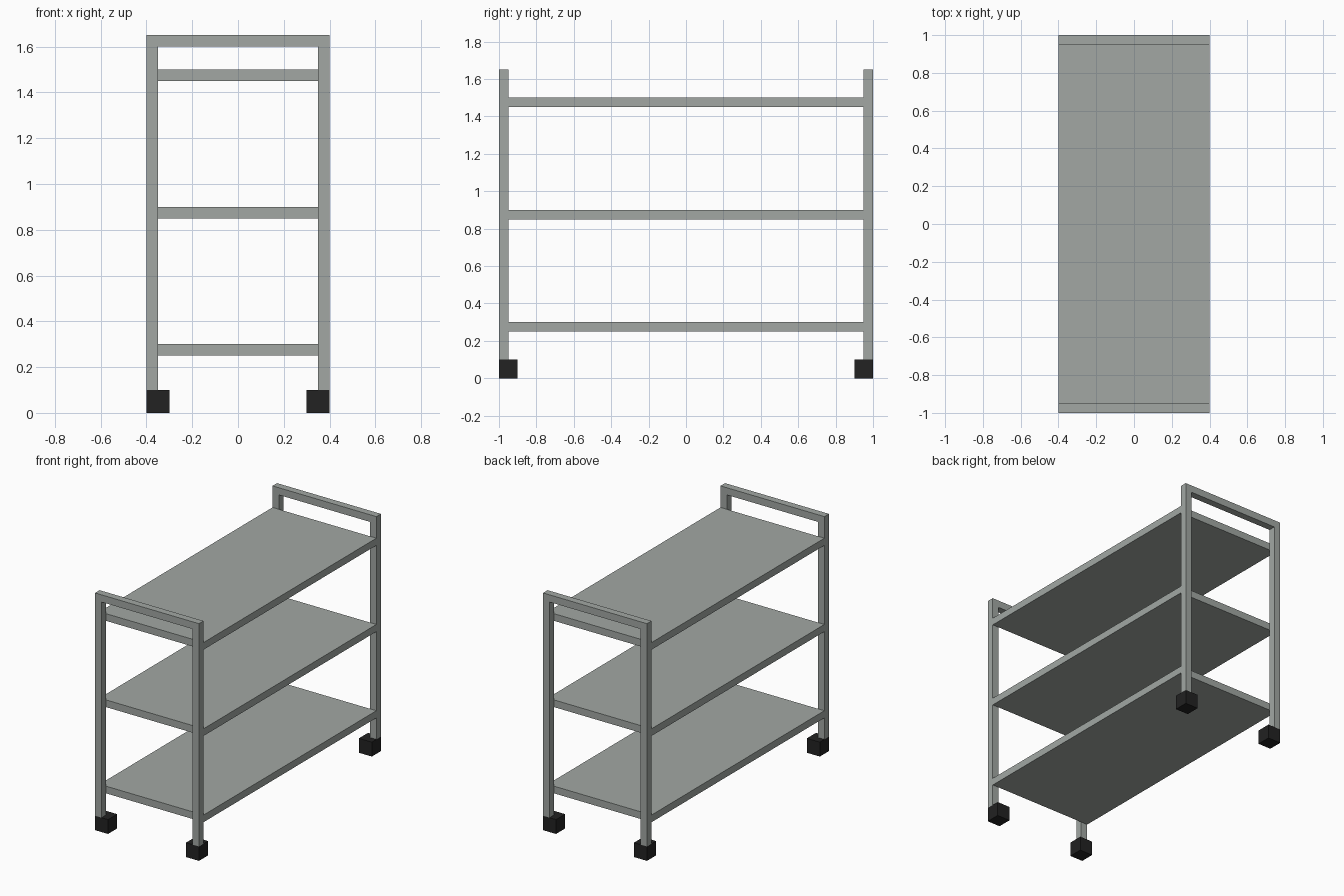
import bpy

if "Cube" in bpy.data.objects:
    bpy.data.objects.remove(bpy.data.objects["Cube"])


def material(name, color):
    m = bpy.data.materials.new(name)
    m.diffuse_color = (*color, 1.0)
    m.use_nodes = True
    m.node_tree.nodes["Principled BSDF"].inputs["Base Color"].default_value = m.diffuse_color
    return m


GREY = material("grey metal", (0.36, 0.39, 0.37))
BLACK = material("black rubber", (0.016, 0.016, 0.016))


def box(name, lo, hi, mat):
    """Axis-aligned box between two corners."""
    bpy.ops.mesh.primitive_cube_add(size=1)
    ob = bpy.context.object
    ob.name = name
    for v in ob.data.vertices:
        v.co = [lo[i] if v.co[i] < 0 else hi[i] for i in range(3)]
    ob.data.materials.append(mat)
    return ob


W, L, T = 0.4, 1.0, 0.05    # half width, half length, tube thickness

for end, sy in (("front", -1), ("back", 1)):
    y0, y1 = sorted((sy * L, sy * (L - T)))
    # push handle across the top of the posts
    box(end + "_handle", (-W, y0, 1.6), (W, y1, 1.65), GREY)
    for side, sx in (("left", -1), ("right", 1)):
        # corner post
        x0, x1 = sorted((sx * W, sx * (W - T)))
        box(f"{end}_{side}_post", (x0, y0, 0.1), (x1, y1, 1.6), GREY)
        # square caster
        cx0, cx1 = sorted((sx * W, sx * (W - 0.1)))
        cy0, cy1 = sorted((sy * L, sy * (L - 0.1)))
        box(f"{end}_{side}_caster", (cx0, cy0, 0), (cx1, cy1, 0.1), BLACK)

# three shelves between the end frames
for name, z in (("bottom", 0.25), ("middle", 0.85), ("top", 1.45)):
    box(name + "_shelf", (-W, -L + T, z), (W, L - T, z + T), GREY)
